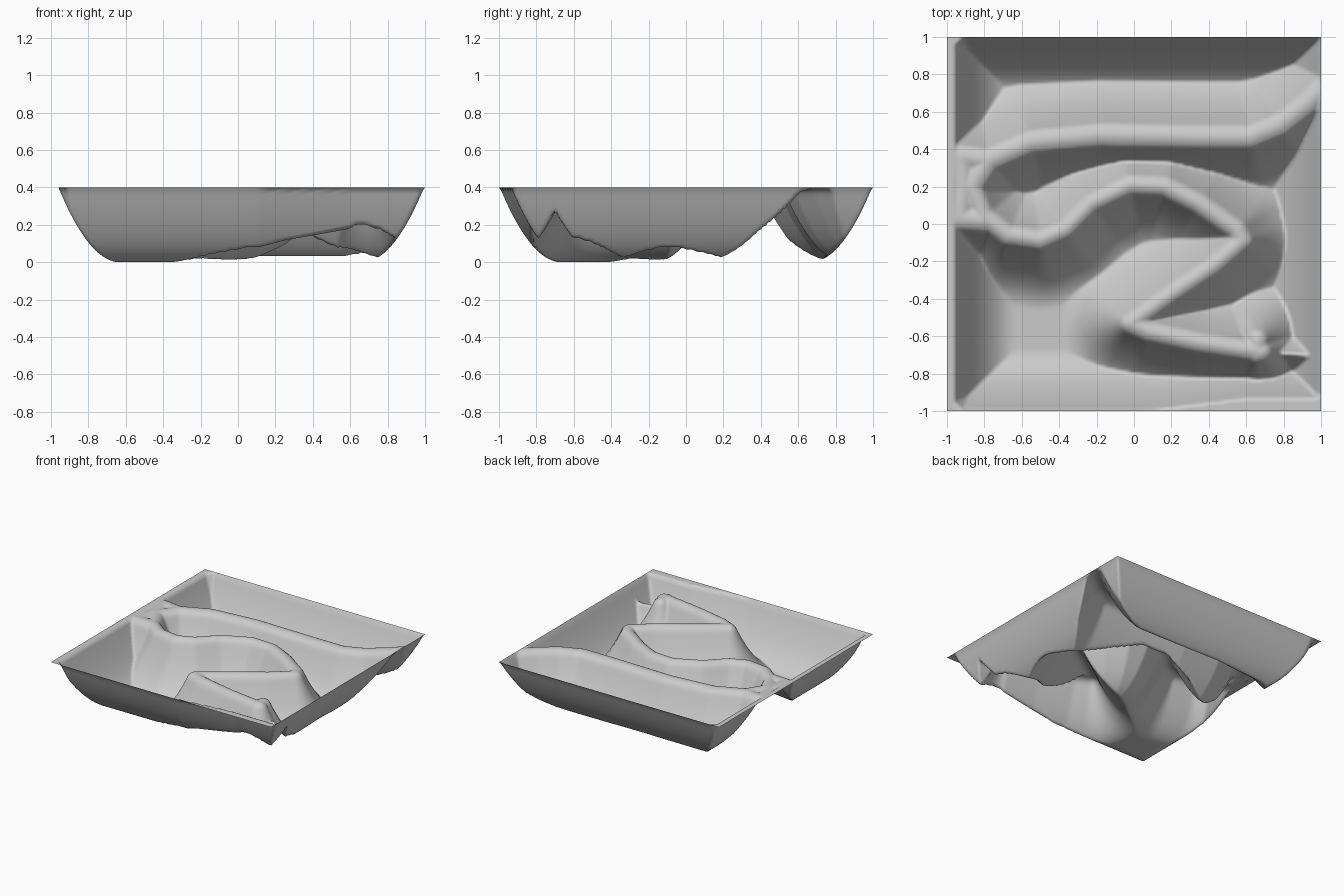
import bpy, bmesh
from mathutils import Vector

if "Cube" in bpy.data.objects:
    bpy.data.objects.remove(bpy.data.objects["Cube"])

RIM = 0.40        # height of the rim and of the winding ridge
REACH = 0.33      # distance over which the banks drop to the floor
CROWN = 0.025     # how far the rounded ridge top falls to its shoulders

# Centre lines of the ridge parts, each with its half width
rear_ridge = [(1.05, .77), (.92, .64), (.78, .53), (.62, .465), (.35, .465),
              (-.18, .475), (-.55, .44), (-.78, .34), (-.87, .2)]
middle_ridge = [(-.87, .2), (-.8, .04), (-.67, -.06), (-.5, -.085), (-.37, -.03),
                (-.23, .11), (-.02, .21), (.17, .2), (.35, .11), (.55, -.03),
                (.58, -.09), (.43, -.22), (.19, -.38), (-.02, -.53), (.08, -.575),
                (.35, -.635), (.68, -.685)]
knoll = [(.66, -.69), (.66, -.62)]
left_shoulder = [(-.78, .34), (-.93, .36), (-.91, .2), (-.93, .03), (-.8, .02)]
front_end = [(.68, -.685), (1.05, -.71)]      # dips below the rim, so negative width


def segments(points, width):
    pts = [Vector(p) for p in points]
    return [(a, b, width) for a, b in zip(pts[:-1], pts[1:])]


SEGS = (segments(rear_ridge, .06) + segments(middle_ridge, .05) +
        segments(knoll, .05) + segments(left_shoulder, .06) +
        segments(front_end, -.045))


def distance_to_segment(p, a, b):
    t = max(0.0, min(1.0, (p - a).dot(b - a) / (b - a).length_squared))
    return (p - a - (b - a) * t).length


def bank(d, top):
    """Concave slope from the given top height to the floor."""
    return top * (1 - max(0.0, min(d, REACH)) / REACH) ** 2


def ridge_height(p):
    best = 0.0
    for a, b, w in SEGS:
        d = distance_to_segment(p, a, b)
        if d < w:                           # rounded crown
            z = RIM - CROWN * (d / w) ** 2
        else:
            z = bank(d - w, RIM - CROWN)
        best = max(best, z)
    return best


def rim_height(x, y):
    shelf = 0.06 * max(0.0, min(1.0, (x - 0.1) / 0.5))   # wider front right shelf
    d = min(x + 0.96, 0.995 - x, 0.995 - y, y + 0.995 - shelf)
    if x < 0 or y < 0:                      # clipped corners
        d = min(d, (2 - abs(x) - abs(y) - 0.09) / 1.414)
    return bank(d, RIM)


# Terrain sheet: square grid lowered between the rim and the ridge
bm = bmesh.new()
bmesh.ops.create_grid(bm, x_segments=150, y_segments=150, size=1.0)
for v in bm.verts:
    v.co.z = max(ridge_height(v.co.xy), rim_height(v.co.x, v.co.y))
for f in bm.faces:
    f.smooth = True
low = min(v.co.z for v in bm.verts)
for v in bm.verts:
    v.co.z -= low
mesh = bpy.data.meshes.new("terrain_basin")
bm.to_mesh(mesh)
bm.free()
terrain = bpy.data.objects.new("terrain_basin", mesh)
bpy.context.collection.objects.link(terrain)
